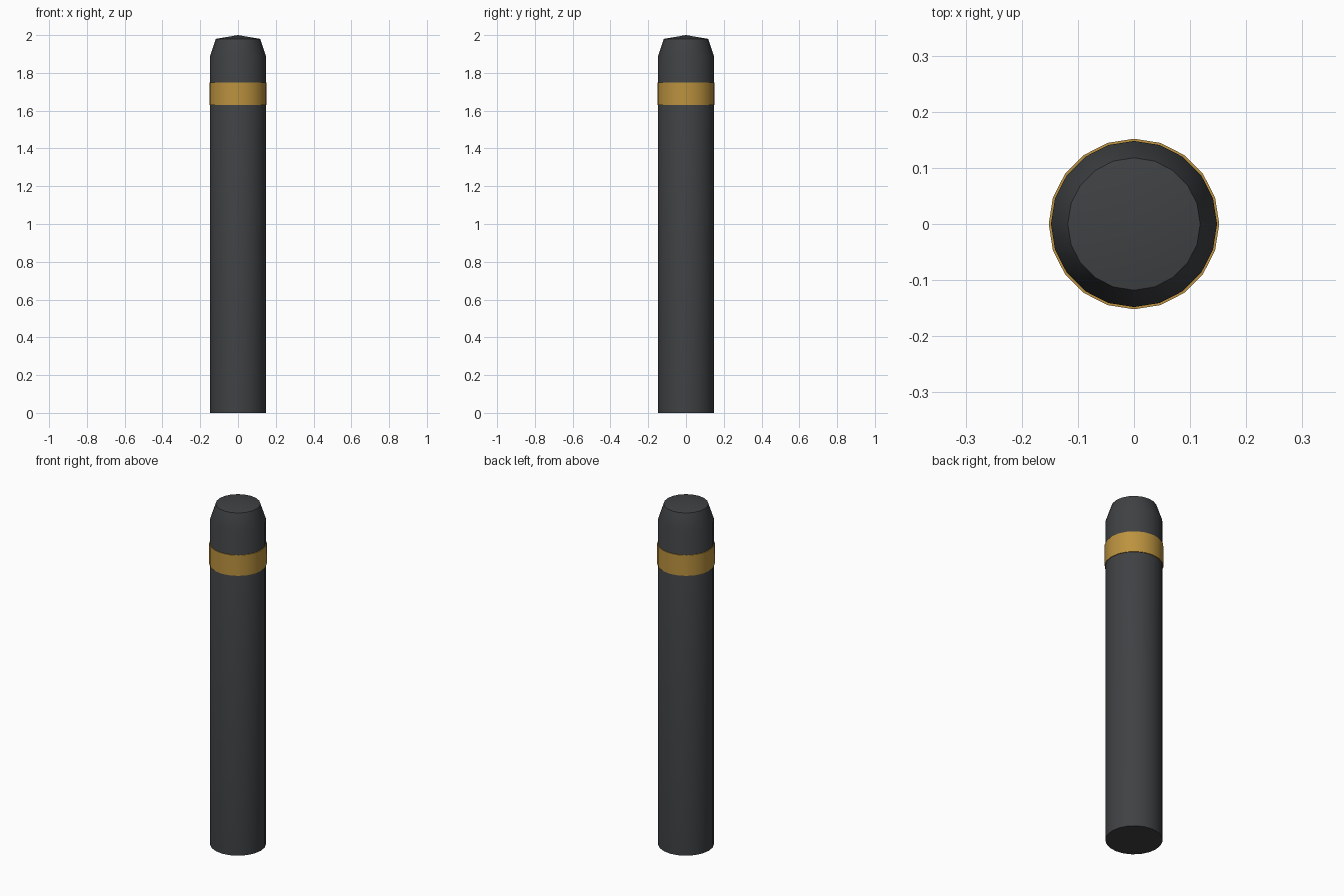
import bpy, bmesh
from math import cos, sin, pi, radians

if "Cube" in bpy.data.objects:
    bpy.data.objects.remove(bpy.data.objects["Cube"])

SIDES = 20


def material(name, color):
    m = bpy.data.materials.new(name)
    m.diffuse_color = color
    m.use_nodes = True
    m.node_tree.nodes["Principled BSDF"].inputs["Base Color"].default_value = m.diffuse_color
    return m


def lathe(name, profile, mat, closed=False):
    """Revolve (radius, z) points around z; radius 0 makes a pole."""
    bm = bmesh.new()
    rings = []
    for r, z in profile:
        n = SIDES if r > 0 else 1
        rings.append([bm.verts.new((r * cos(2 * pi * i / SIDES),
                                    r * sin(2 * pi * i / SIDES), z)) for i in range(n)])
    pairs = list(zip(rings, rings[1:]))
    if closed:
        pairs.append((rings[-1], rings[0]))
    for a, b in pairs:
        for i in range(SIDES):
            j = (i + 1) % SIDES
            if len(b) == 1:
                bm.faces.new((a[i], a[j], b[0]))
            else:
                bm.faces.new((a[i], a[j], b[j], b[i]))
    if not closed:
        bm.faces.new(rings[0][::-1])
    bmesh.ops.recalc_face_normals(bm, faces=bm.faces)
    mesh = bpy.data.meshes.new(name)
    bm.to_mesh(mesh)
    bm.free()
    mesh.materials.append(mat)
    ob = bpy.data.objects.new(name, mesh)
    bpy.context.collection.objects.link(ob)
    bpy.ops.object.select_all(action='DESELECT')
    ob.select_set(True)
    bpy.context.view_layer.objects.active = ob
    bpy.ops.object.shade_smooth_by_angle(angle=radians(30))
    return ob


dark = material("dark_metal", (0.05, 0.053, 0.057, 1))
gold = material("gold_band", (0.5, 0.29, 0.05, 1))

# Post with tapered shoulder and shallow conical cap
lathe("post", [(0.148, 0), (0.148, 1.89), (0.118, 1.98), (0, 2.0)], dark)

# Thin band wrapped around the post
lathe("band", [(0.146, 1.63), (0.152, 1.63), (0.152, 1.75), (0.146, 1.75)], gold, closed=True)
